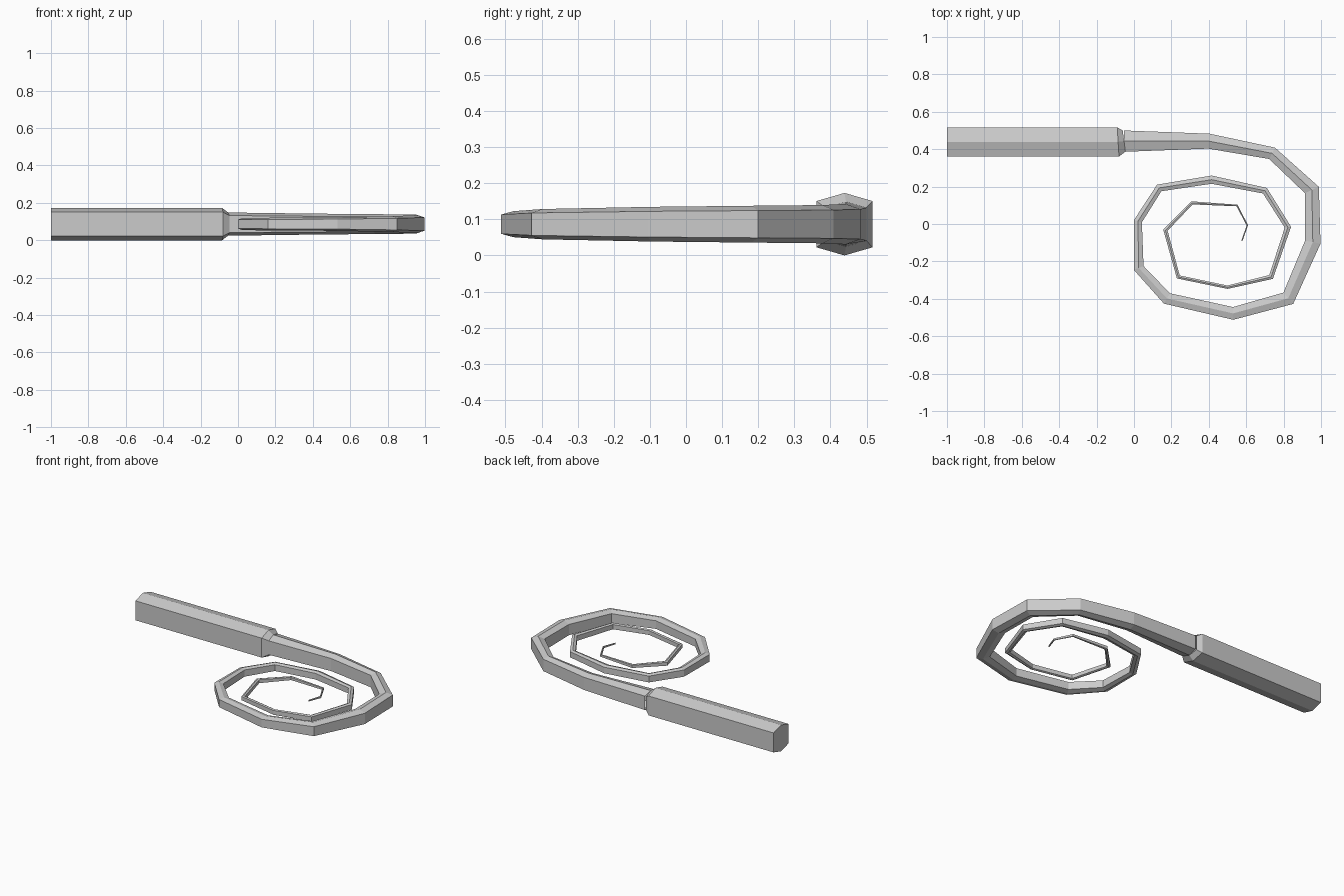
import bpy, bmesh
from mathutils import Vector

Z = 0.0865
# hexagon with a ridge on top and bottom and flat upright sides (side, height)
HEX = [(0, 1), (1, 0.74), (1, -0.74), (0, -1), (-1, -0.74), (-1, 0.74)]


def hex_tube(name, stations, cap_start, cap_end):
    """Sweep the hexagon along (x, y, half width, half height) stations, mitred at bends."""
    bm = bmesh.new()
    pts = [Vector(s[:2]) for s in stations]
    rings = []
    for i, (x, y, hw, hh) in enumerate(stations):
        before = (pts[i] - pts[max(i - 1, 0)]).normalized()
        after = (pts[min(i + 1, len(pts) - 1)] - pts[i]).normalized()
        t = (before + after).normalized()
        rings.append([bm.verts.new((x - t.y * s * hw, y + t.x * s * hw, Z + h * hh))
                      for s, h in HEX])
    for a, b in zip(rings, rings[1:]):
        for j in range(6):
            k = (j + 1) % 6
            bm.faces.new((a[j], a[k], b[k], b[j]))
    if cap_start:
        bm.faces.new(rings[0])
    if cap_end:
        bm.faces.new(rings[-1])
    bmesh.ops.recalc_face_normals(bm, faces=bm.faces)
    mesh = bpy.data.meshes.new(name)
    bm.to_mesh(mesh)
    bm.free()
    obj = bpy.data.objects.new(name, mesh)
    bpy.context.collection.objects.link(obj)
    return obj


# straight grip with a short shoulder
hex_tube("handle", [(-1, 0.439, 0.078, 0.0865), (-0.085, 0.439, 0.078, 0.0865),
                    (-0.053, 0.443, 0.057, 0.062)], True, False)

# coiled, tapering lash: x, y, half width
path = [
    (-0.053, 0.443, 0.057), (0.40, 0.443, 0.040), (0.738, 0.378, 0.034),
    (0.951, 0.182, 0.041), (0.956, -0.097, 0.042), (0.825, -0.397, 0.040),
    (0.53, -0.478, 0.034), (0.176, -0.398, 0.032), (0.025, -0.235, 0.028),
    (0.021, 0.015, 0.022), (0.135, 0.193, 0.021), (0.415, 0.237, 0.022),
    (0.70, 0.178, 0.018), (0.823, -0.017, 0.017), (0.733, -0.283, 0.014),
    (0.50, -0.338, 0.009), (0.237, -0.283, 0.011), (0.168, -0.033, 0.012),
    (0.31, 0.113, 0.009), (0.551, 0.099, 0.005), (0.606, -0.007, 0.004),
    (0.577, -0.09, 0.003)]
heights = [0.062, 0.056, 0.053, 0.051, 0.048, 0.042, 0.036, 0.034, 0.032, 0.030,
           0.028, 0.027, 0.025, 0.023, 0.021, 0.019, 0.017, 0.015, 0.012, 0.009,
           0.007, 0.005]
hex_tube("lash", [p + (h,) for p, h in zip(path, heights)], False, True)
